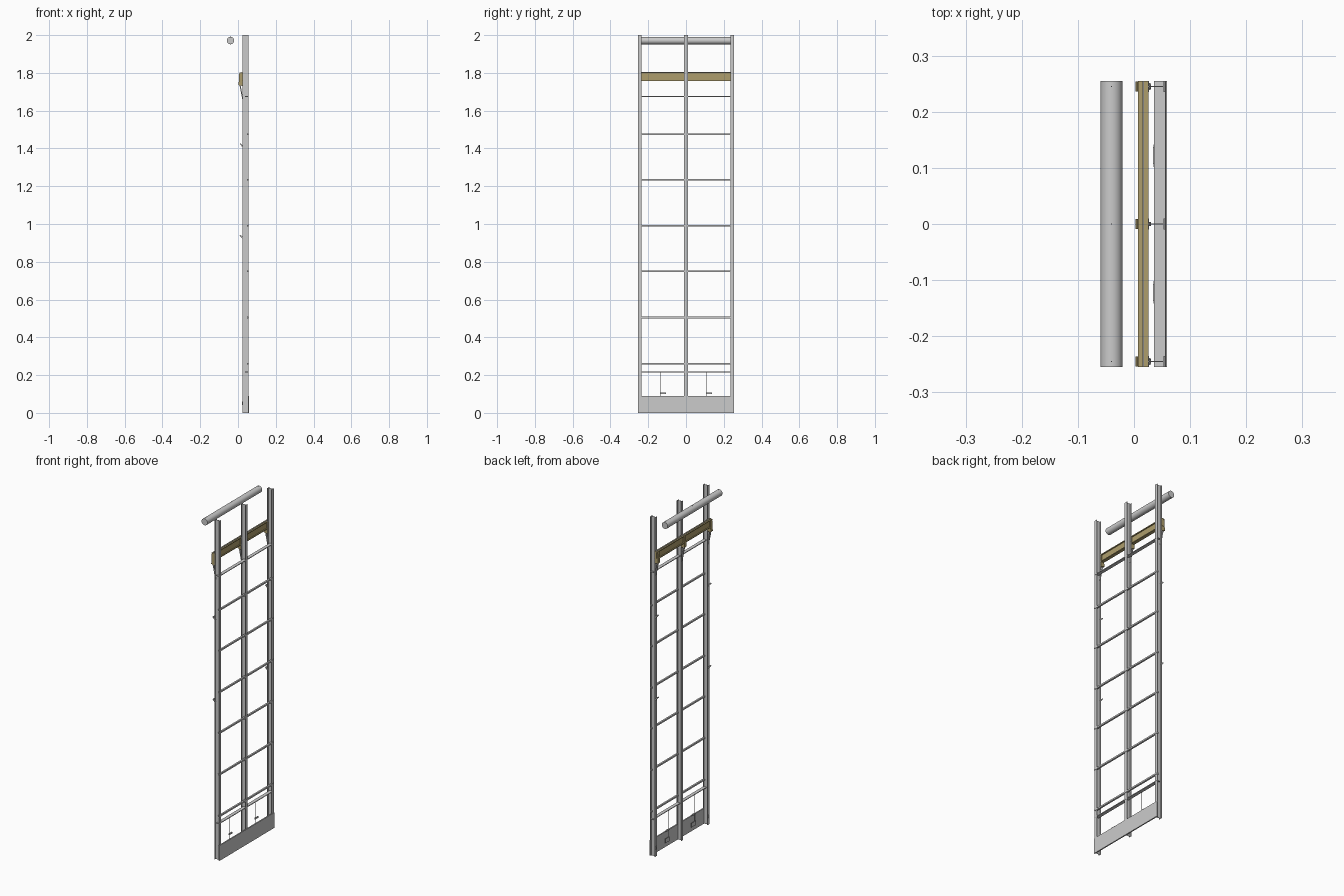
import bpy, bmesh, math
from mathutils import Vector

if "Cube" in bpy.data.objects:
    bpy.data.objects.remove(bpy.data.objects["Cube"])

wood = bpy.data.materials.new("ochre_paint")
wood.diffuse_color = (0.42, 0.34, 0.15, 1)
wood.use_nodes = True
wood.node_tree.nodes["Principled BSDF"].inputs["Base Color"].default_value = wood.diffuse_color


def extrude(name, profile, axis, a, b, mat=None):
    """Extrude a closed 2D profile: (x, y) along z, or (x, z) along y."""
    bm = bmesh.new()
    make = (lambda u, v: (u, v, a)) if axis == 'z' else (lambda u, v: (u, a, v))
    face = bm.faces.new([bm.verts.new(make(u, v)) for u, v in profile])
    step = Vector((0, 0, b - a)) if axis == 'z' else Vector((0, b - a, 0))
    new = bmesh.ops.extrude_face_region(bm, geom=[face])['geom']
    bmesh.ops.translate(bm, vec=step, verts=[v for v in new if isinstance(v, bmesh.types.BMVert)])
    bmesh.ops.recalc_face_normals(bm, faces=bm.faces)
    me = bpy.data.meshes.new(name)
    bm.to_mesh(me)
    bm.free()
    ob = bpy.data.objects.new(name, me)
    bpy.context.collection.objects.link(ob)
    if mat:
        me.materials.append(mat)
    return ob


def box(name, lo, hi, mat=None):
    rect = [(lo[0], lo[2]), (hi[0], lo[2]), (hi[0], hi[2]), (lo[0], hi[2])]
    return extrude(name, rect, 'y', lo[1], hi[1], mat)


def i_section(u0, u1, v0, v1, tf, tw):
    """I profile with flanges at the u0 and u1 ends and a web along u."""
    vm = (v0 + v1) / 2
    a, b = vm - tw / 2, vm + tw / 2
    return [(u0, v0), (u0 + tf, v0), (u0 + tf, a), (u1 - tf, a), (u1 - tf, v0), (u1, v0),
            (u1, v1), (u1 - tf, v1), (u1 - tf, b), (u0 + tf, b), (u0 + tf, v1), (u0, v1)]


def rod(name, x, y, z0, z1, r):
    bpy.ops.mesh.primitive_cylinder_add(vertices=8, radius=r, depth=z1 - z0,
                                        location=(x, y, (z0 + z1) / 2))
    bpy.context.object.name = name


W = 0.255
POSTS = (-0.245, 0, 0.245)

for y in POSTS:
    # tall I-section columns
    extrude("column", i_section(0.025, 0.055, y - 0.0095, y + 0.0095, 0.002, 0.002), 'z', 0, 2)
    # bracket holding the crane beam, with its diagonal brace
    extrude("beam_bracket", [(0.003, 1.735), (0.027, 1.73), (0.027, 1.80), (0.007, 1.80)],
            'y', y - 0.009, y + 0.009, wood)
    extrude("bracket_brace", [(0.008, 1.735), (0.014, 1.735), (0.030, 1.645), (0.026, 1.645)],
            'y', y - 0.004, y + 0.004)
    # pins through the roof pipe
    rod("pipe_pin", -0.04, y, 1.948, 1.996, 0.0012)

# horizontal beam: I section with upright web and a rail on top
section = [(x, z) for z, x in i_section(1.758, 1.803, 0.007, 0.026, 0.005, 0.008)]
extrude("cross_beam", section, 'y', -W, W, wood)
box("beam_rail", (0.015, -W, 1.803), (0.018, W, 1.806))

# free-standing round pipe at the top
bpy.ops.mesh.primitive_cylinder_add(vertices=32, radius=0.0195, depth=2 * W,
                                    location=(-0.04, 0, 1.971), rotation=(math.pi / 2, 0, 0))
bpy.context.object.name = "round_pipe"
bpy.ops.object.shade_smooth_by_angle()

# horizontal rails
for z in (0.26, 0.505, 0.75, 0.99, 1.235, 1.475):
    box("wall_rail", (0.047, -W, z - 0.0045), (0.057, W, z + 0.0045))
for z in (0.217, 1.675):
    box("flat_rail", (0.036, -W, z - 0.002), (0.056, W, z + 0.002))

# base panel
box("base_panel", (0.052, -W, 0), (0.059, W, 0.09))

# low sockets with feed wires, behind the base panel
for y, wire in ((-0.122, -0.137), (0.122, 0.107)):
    box("socket_plate", (0.035, y - 0.02, 0.035), (0.038, y + 0.02, 0.06))
    box("socket_bar", (0.034, y - 0.015, 0.10), (0.039, y + 0.015, 0.109))
    rod("feed_wire", 0.038, wire, 0.05, 0.216, 0.001)

# small tilted lamps on the outer columns
for y in (POSTS[0], POSTS[2]):
    box("low_clip", (0.021, y - 0.005, 0.043), (0.027, y + 0.005, 0.06))
    for z in (0.93, 1.415):
        extrude("tilted_lamp", [(0.009, z + 0.008), (0.013, z + 0.013), (0.029, z - 0.004), (0.025, z - 0.009)],
                'y', y - 0.006, y + 0.006)
